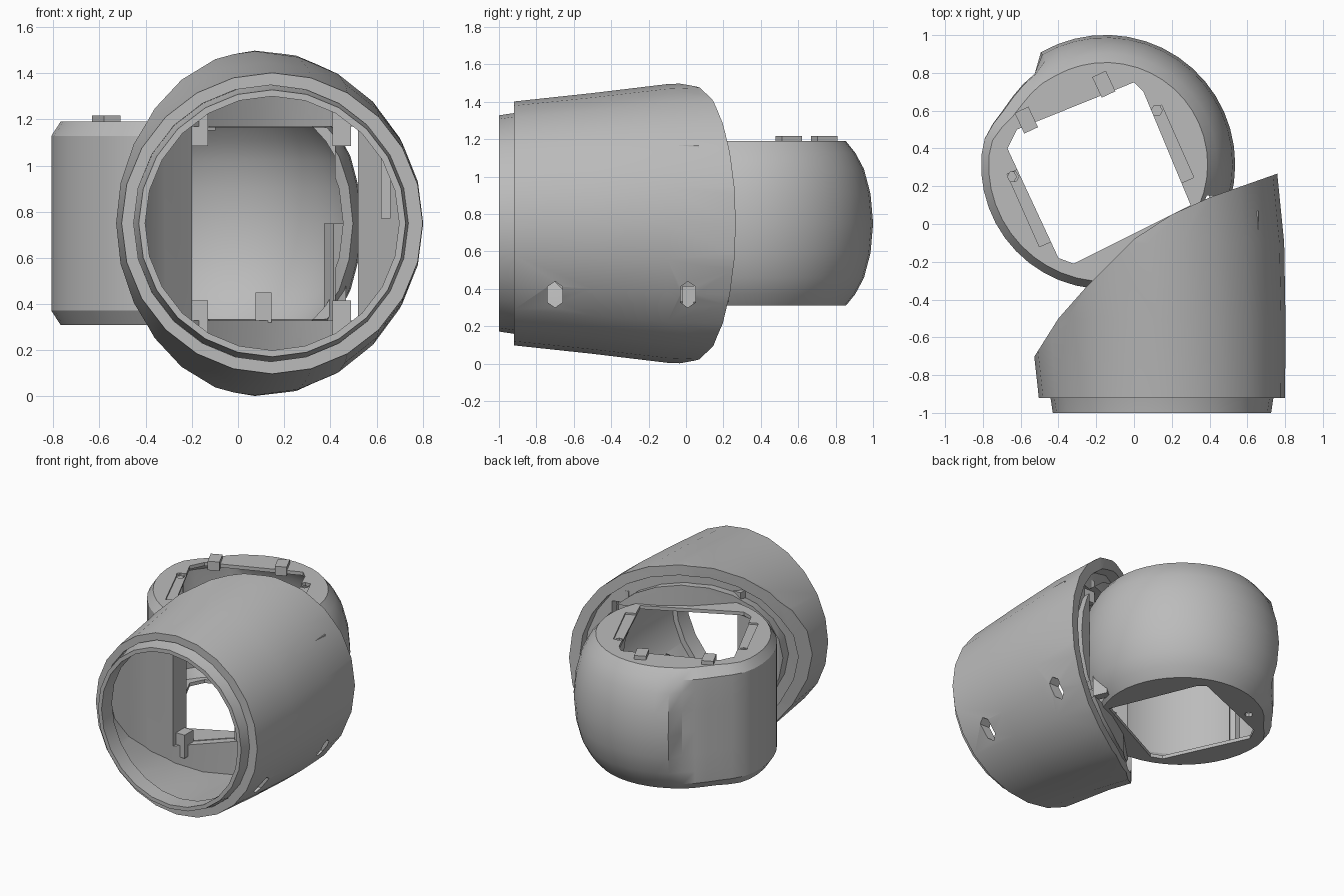
import bpy, bmesh
from math import cos, sin, radians, pi
from mathutils import Matrix

cube = bpy.data.objects.get("Cube")
if cube:
    bpy.data.objects.remove(cube, do_unlink=True)

grey = bpy.data.materials.new("plain grey")
grey.use_nodes = True
grey.diffuse_color = (0.5, 0.5, 0.5, 1)
grey.node_tree.nodes["Principled BSDF"].inputs["Base Color"].default_value = (0.5, 0.5, 0.5, 1)

MID = 0.75            # height of the horizontal symmetry plane
HUB = (-0.15, 0.315)  # vertical axis of the elbow body


def finish(name, bm):
    bmesh.ops.recalc_face_normals(bm, faces=bm.faces)
    mesh = bpy.data.meshes.new(name)
    bm.to_mesh(mesh)
    bm.free()
    mesh.materials.append(grey)
    obj = bpy.data.objects.new(name, mesh)
    bpy.context.collection.objects.link(obj)
    return obj


def loft(name, rings):
    """Skin closed rings of equal length and cap both ends."""
    bm = bmesh.new()
    loops = [[bm.verts.new(p) for p in ring] for ring in rings]
    n = len(loops[0])
    for a, b in zip(loops, loops[1:]):
        for i in range(n):
            j = (i + 1) % n
            bm.faces.new((a[i], a[j], b[j], b[i]))
    bm.faces.new(loops[0])
    bm.faces.new(loops[-1])
    return finish(name, bm)


def prism(name, outline, low, high):
    return loft(name, [[(x, y, z) for x, y in outline] for z in (low, high)])


def box(name, centre, size, turn=0):
    bm = bmesh.new()
    m = (Matrix.Translation(centre) @ Matrix.Rotation(radians(turn), 4, 'Z')
         @ Matrix.Diagonal((*size, 1)))
    bmesh.ops.create_cube(bm, size=1, matrix=m)
    return finish(name, bm)


def disc(x, y, r, n):
    return [(x + r * cos(2 * pi * i / n), y + r * sin(2 * pi * i / n)) for i in range(n)]


def cut(obj, *cutters):
    for c in cutters:
        c.hide_render = True
        mod = obj.modifiers.new("cut", 'BOOLEAN')
        mod.operation, mod.solver, mod.object = 'DIFFERENCE', 'EXACT', c
        bpy.context.view_layer.objects.active = obj
        bpy.ops.object.modifier_apply(modifier=mod.name)
        bpy.data.objects.remove(c, do_unlink=True)


def smooth(obj, angle=28):
    bpy.ops.object.select_all(action='DESELECT')
    obj.select_set(True)
    bpy.context.view_layer.objects.active = obj
    bpy.ops.object.shade_smooth_by_angle(angle=radians(angle))


# Curved mitre where the tube meets the elbow, seen from above
MITRE = [(-0.8, -1.15), (-0.52, -0.69), (-0.4, -0.5), (-0.25, -0.33), (0, -0.08),
         (0.2, 0.05), (0.4, 0.14), (0.74, 0.26), (1.3, 0.45)]


def region(depth, side):
    """Block lying behind (side 1) or before (side -1) the mitre moved inwards."""
    line = [(x + 0.6 * depth, y - 0.8 * depth) for x, y in MITRE]
    return prism("mitre_cutter", line + [(2, 2.5 * side), (-2, 2.5 * side)], -1, 3)


def tube_solid(name, scale, start):
    # y, centre x, half width, half height
    stations = [(start, 0.148, 0.652, 0.652), (-0.5, 0.126, 0.676, 0.697),
                (-0.1, 0.075, 0.72, 0.745), (0.4, 0.055, 0.69, 0.765)]
    rings = []
    for y, cx, rx, rz in stations:
        rings.append([(cx + scale * rx * cos(2 * pi * i / 24), y,
                       MID + scale * rz * sin(2 * pi * i / 24)) for i in range(24)])
    return loft(name, rings)


# Tube shell with a mitred rear end
tube = tube_solid("tube", 1, -0.92)
cut(tube, tube_solid("bore", 0.9, -1.1), region(0, 1))

# Slots low on the tube side
for y in (-0.7, 0.01):
    slot = [[(x, y + 0.04 * u, 0.37 + 0.07 * v) for u, v in
             ((0, 1), (1, 0.6), (1, -0.6), (0, -1), (-1, -0.6), (-1, 0.6))] for x in (0.5, 1)]
    cut(tube, loft("slot", slot))
smooth(tube)


# Web closing the tube around the window, and a collar standing behind it
def window():
    return box("window", (0.16, -0.1, MID), (0.72, 0.9, 0.84))


for name, scale, rear, front in (("web", 0.94, 0.07, 0.13), ("collar", 0.79, 0.02, 0.1)):
    part = tube_solid(name, scale, -0.92)
    cut(part, region(rear, 1), region(front, -1), window())
    smooth(part)

# Lip standing out of the tube front
lip = loft("front_lip", [[(x, y, z) for x, z in disc(0.148, MID, r, 24)]
                         for y, r in ((-1, 0.578), (-0.92, 0.59), (-0.88, 0.6))])
cut(lip, loft("lip_bore", [[(x, y, z) for x, z in disc(0.148, MID, 0.55, 24)] for y in (-1.1, -0.8)]))
smooth(lip)


# Elbow body: bulging on the back, straight-sided with a shallow hollow on the -x side
def elbow_solid(name, inset, half):
    # height, then radius of the bulge, the straight side and the hollow
    steps = [(1, 0.54, 0.62, 0.545), (0.86, 0.59, 0.66, 0.605), (0.66, 0.637, 0.66, 0.61),
             (0.36, 0.672, 0.66, 0.61), (0, 0.686, 0.66, 0.61)]
    lower = [(-s[0], *s[1:]) for s in steps[:-1]]
    rings = []
    for t, bulge, straight, hollow in lower + steps[::-1]:
        ring = []
        for a in range(0, 360, 8):
            r = bulge
            if 122 < a < 300:
                k = min(1, max(0, (170 - a) / 20))
                r = straight * (1 - k) + hollow * k
            r -= inset
            ring.append((HUB[0] + r * cos(radians(a)), HUB[1] + r * sin(radians(a)), MID + half * t))
        rings.append(ring)
    return loft(name, rings)


elbow = elbow_solid("elbow_body", 0, 0.44)
opening = [(-0.62, 0.5), (0, 0.75), (0.05, 0.7), (0.3, 0.1), (-0.32, -0.21), (-0.4, -0.18), (-0.67, 0.4)]
cut(elbow, elbow_solid("cavity", 0.035, 0.415), prism("opening", opening, 0, 2))
cut(elbow, box("mouth", (0.11, -0.15, MID), (0.62, 0.6, 0.83)), region(0.08, -1))
# Ledges beside the top opening, screw recesses and a hole underneath
for x, y in ((-0.545, 0.09), (0.19, 0.42)):
    cut(elbow, box("ledge", (x, y, 1.19), (0.09, 0.42, 0.024), 24))
for x, y in ((-0.64, 0.25), (0.12, 0.6)):
    cut(elbow, prism("recess", disc(x, y, 0.03, 6), 1.1, 1.3))
cut(elbow, prism("drain", disc(-0.46, 0.635, 0.028, 8), 0.2, 0.4))
smooth(elbow)

# Posts inside the elbow
prism("right_post", disc(-0.66, 0.25, 0.04, 6), 0.33, 1.17)
box("left_post", (0.42, 0.17, 0.54), (0.06, 0.1, 0.42), 24)

# Catches on the top plate
for i, (x, y) in enumerate(((-0.57, 0.55), (-0.16, 0.74))):
    box(f"top_catch_{i + 1}", (x, y, 1.185), (0.08, 0.12, 0.065), 25)

# Clips at the corners of the web window, top and bottom
for x, y in ((-0.17, -0.38), (0.45, 0.03)):
    for sign in (1, -1):
        box("window_clip", (x, y, MID + sign * 0.42), (0.08, 0.1, 0.17))
box("lower_tab", (0.11, -0.12, 0.385), (0.07, 0.06, 0.13))

# Rib on the inner wall of the tube
box("inner_rib", (0.64, 0, MID + 0.22), (0.04, 0.14, 0.4))
